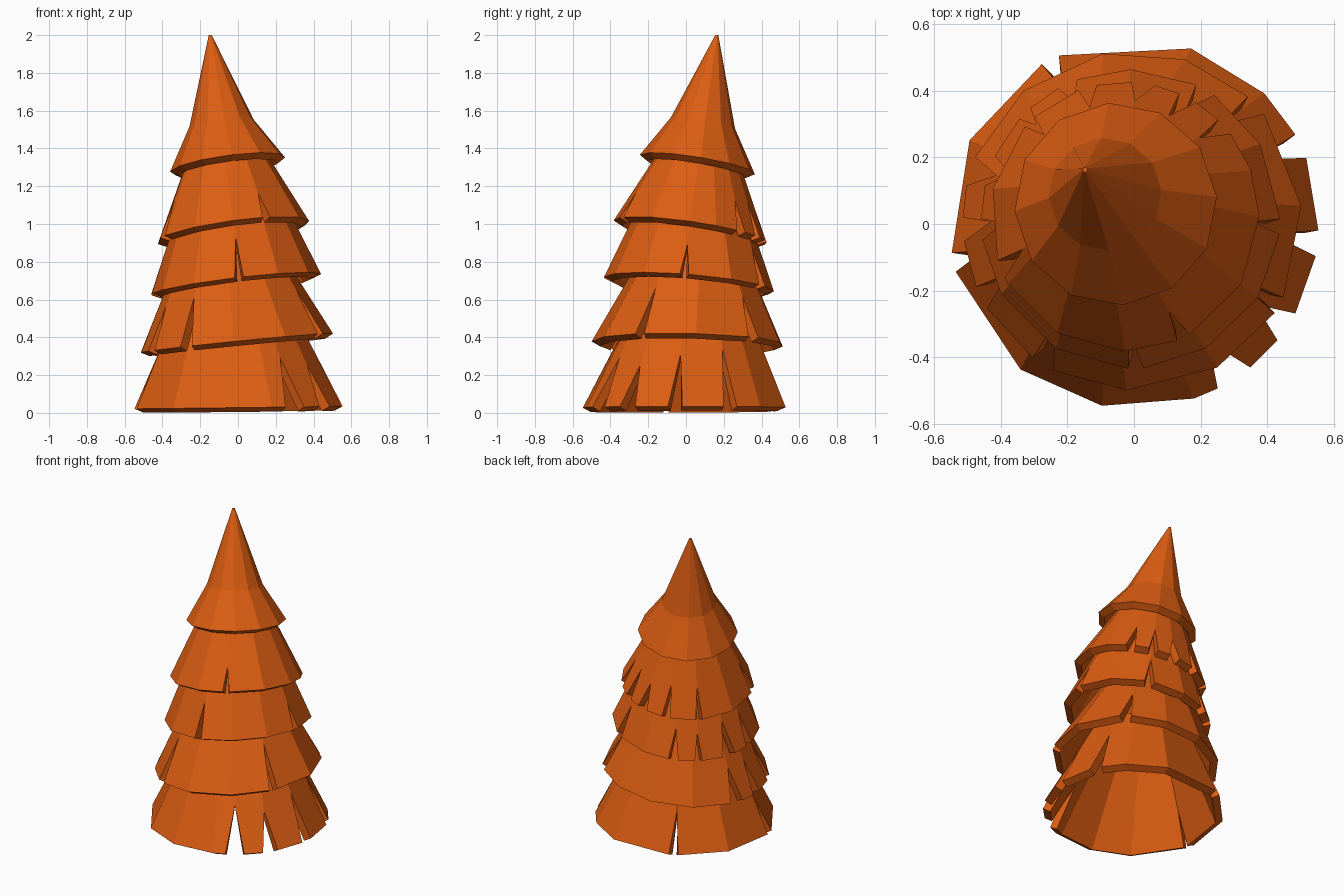
import bpy
from math import cos, sin, radians

if "Cube" in bpy.data.objects:
    bpy.data.objects.remove(bpy.data.objects["Cube"])

mat = bpy.data.materials.new("orange")
mat.diffuse_color = (0.72, 0.11, 0.006, 1)
mat.use_nodes = True
mat.node_tree.nodes["Principled BSDF"].inputs["Base Color"].default_value = mat.diffuse_color


def ring_point(ring, deg):
    """Point on a tilted circle: (cx, cy, cz, radius, slope_x, slope_y)."""
    cx, cy, cz, r, sx, sy = ring
    dx, dy = r * cos(radians(deg)), r * sin(radians(deg))
    return (cx + dx, cy + dy, cz + sx * dx + sy * dy)


def blend(a, b, t):
    return tuple(p + (q - p) * t for p, q in zip(a, b))


def finish(name, verts, faces, tip=()):
    me = bpy.data.meshes.new(name)
    me.from_pydata(verts, [], faces)
    me.materials.append(mat)
    ob = bpy.data.objects.new(name, me)
    bpy.context.collection.objects.link(ob)
    sol = ob.modifiers.new("wall", 'SOLIDIFY')
    sol.thickness, sol.offset = 0.05, -1
    if tip:
        # keep the point sharp: no wall offset at the tip
        group = ob.vertex_groups.new(name="wall")
        group.add([i for i in range(len(verts)) if i not in tip], 1, 'REPLACE')
        sol.vertex_group = "wall"
    return ob


def skirt(name, rim, top, corners, notches):
    """Faceted cone shell; notches are (angle, half width in degrees, height fraction)."""
    verts, cols = [], []

    def add(p):
        verts.append(p)
        return len(verts) - 1

    items = [(a % 360, 0, 0) for a in corners] + [(a % 360, w, h) for a, w, h in notches]
    for a, w, h in sorted(items):
        t = add(ring_point(top, a))
        if w:
            left, right = add(ring_point(rim, a - w)), add(ring_point(rim, a + w))
            cols.append((left, right, [add(ring_point(blend(rim, top, h), a))], t))
        else:
            b = add(ring_point(rim, a))
            cols.append((b, b, [], t))
    faces = []
    for c, d in zip(cols, cols[1:] + cols[:1]):
        faces.append([c[1], d[0]] + d[2] + [d[3], c[3]] + c[2])
    return finish(name, verts, faces)


# Four notched skirts, bottom to top
skirt("skirt_1", (0, 0, 0.028, 0.555, 0.012, 0), (-0.03, 0.03, 0.52, 0.32, 0.08, -0.04),
      [-100, -128, -71, 153, 72, 45],
      [(-57, 6, .50), (-34, 5, .42), (-6, 4, .53), (25, 4, .60), (117, 3, .52), (192, 3, .45)])
skirt("skirt_2", (-0.005, 0.01, 0.37, 0.51, 0.10, -0.02), (-0.05, 0.05, 0.82, 0.28, 0.11, -0.07),
      [-92, -60, 5, 72, 100, 130],
      [(-122, 4, .55), (-30, 3, .55), (43, 4, .5), (163, 5, .45), (183, 4, .45), (207, 4, .5)])
skirt("skirt_3", (-0.01, 0.015, 0.68, 0.45, 0.12, -0.08), (-0.04, 0.045, 1.08, 0.285, 0.13, -0.12),
      [-120, -150, -60, -32, 30, 90],
      [(-88, 3, .52), (-3, 3, .40), (60, 4, .5), (115, 4, .45), (135, 3, .4),
       (161, 6, .5), (184, 4, .5)])
skirt("skirt_4", (-0.028, 0.022, 0.96, 0.405, 0.135, -0.145), (-0.07, 0.075, 1.38, 0.2, 0.13, -0.16),
      [-90, -120, -150, -30, 0, 20, 168],
      [(-64, 3, .33), (42, 4, .4), (62, 4, .42), (82, 5, .35), (106, 4, .42),
       (135, 3, .42), (203, 4, .45)])

# Pointed top: rim, shoulder ring and tip
rings = [(-0.055, 0.06, 1.315, 0.305, 0.133, -0.16), (-0.087, 0.09, 1.535, 0.17, 0.12, -0.17),
         (-0.147, 0.163, 2.0, 0.008, 0, 0)]
N = 12
verts = [ring_point(r, 4 + 360 * k / N) for r in rings for k in range(N)]
faces = [[i * N + k, i * N + (k + 1) % N, (i + 1) * N + (k + 1) % N, (i + 1) * N + k]
         for i in range(2) for k in range(N)]
faces.append(list(range(2 * N, 3 * N)))
finish("pointed_top", verts, faces, tip=range(2 * N, 3 * N))
